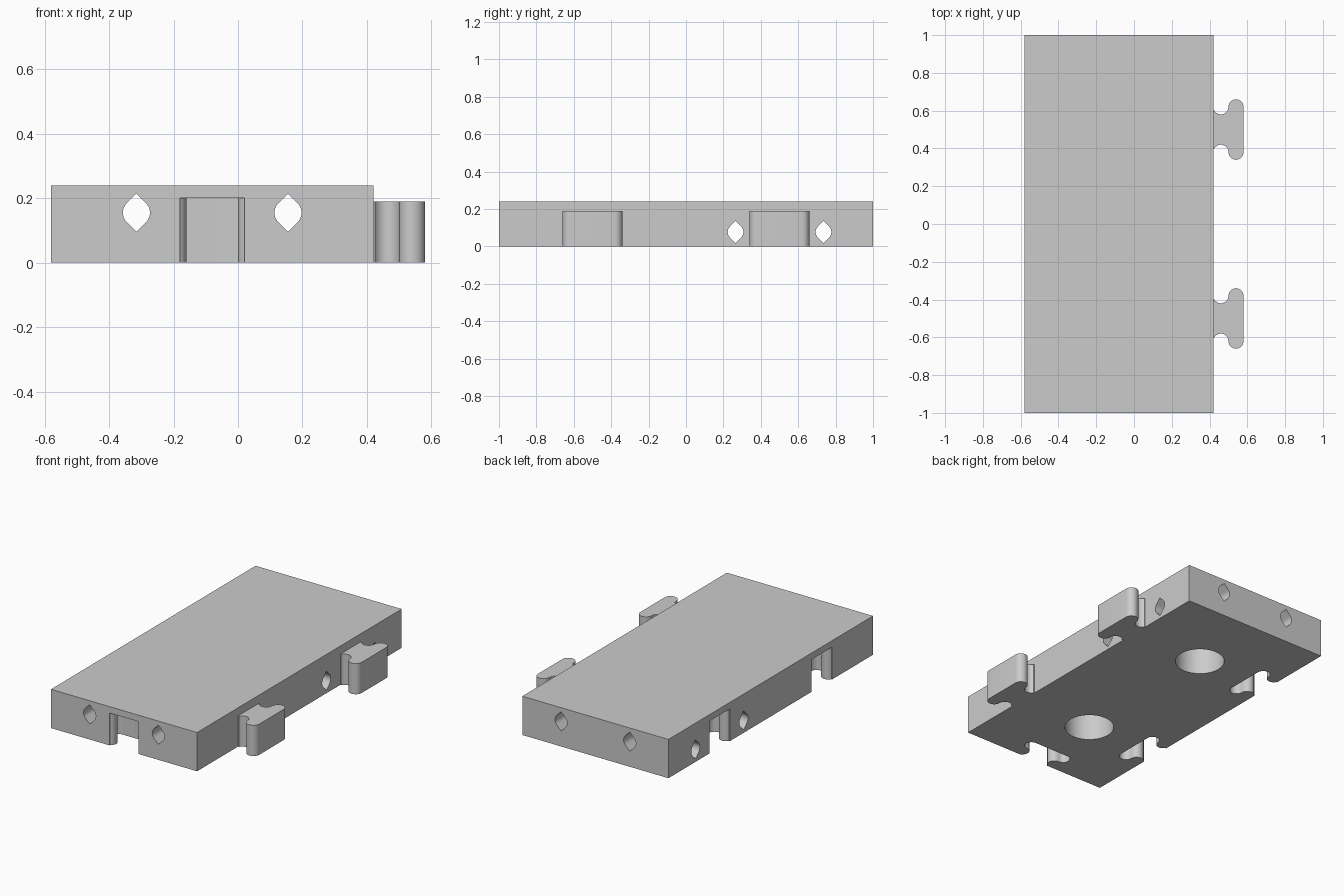
import bpy, bmesh
from math import sin, cos, pi, radians
from mathutils import Matrix

cube = bpy.data.objects.get("Cube")
if cube:
    bpy.data.objects.remove(cube, do_unlink=True)

grey = bpy.data.materials.new("matte_grey")
grey.use_nodes = True
grey.diffuse_color = (0.6, 0.6, 0.6, 1)
grey.node_tree.nodes["Principled BSDF"].inputs["Base Color"].default_value = (0.6, 0.6, 0.6, 1)

MID_X = -0.08       # middle of the slab
HALF_W = 0.5
HALF_L = 1.0
HEIGHT = 0.24


def arc(cx, cy, r, a0, a1, n):
    """Points along an arc, angles in degrees."""
    steps = [radians(a0 + (a1 - a0) * i / n) for i in range(n + 1)]
    return [(cx + r * cos(a), cy + r * sin(a)) for a in steps]


def prism(name, profile, depth, matrix):
    """Extrude a flat profile along its local z and place it."""
    bm = bmesh.new()
    face = bm.faces.new([bm.verts.new((u, v, 0)) for u, v in profile])
    out = bmesh.ops.extrude_face_region(bm, geom=[face])
    tops = [g for g in out["geom"] if isinstance(g, bmesh.types.BMVert)]
    bmesh.ops.translate(bm, verts=tops, vec=(0, 0, depth))
    bm.transform(matrix)
    bmesh.ops.recalc_face_normals(bm, faces=bm.faces)
    mesh = bpy.data.meshes.new(name)
    bm.to_mesh(mesh)
    bm.free()
    mesh.materials.append(grey)
    obj = bpy.data.objects.new(name, mesh)
    bpy.context.collection.objects.link(obj)
    return obj


def combine(target, tool, operation):
    """Apply a boolean and discard the tool."""
    tool.hide_render = True
    mod = target.modifiers.new("combine", "BOOLEAN")
    mod.operation = operation
    mod.solver = "EXACT"
    mod.object = tool
    bpy.context.view_layer.objects.active = target
    bpy.ops.object.modifier_apply(modifier=mod.name)
    bpy.data.objects.remove(tool, do_unlink=True)


# T-shaped joint outline: flared neck, then a bar with round ends
half = [(-0.02, 0.1)] + arc(0.04, 0.12, 0.04, 210, 360, 14) + arc(0.12, 0.12, 0.04, 180, 0, 16)[1:]
joint = half + [(u, -v) for u, v in reversed(half)]

# Round hole outline with pointed top and bottom
R = 0.042
pointed = (arc(0, 0, R, -45, 45, 10) + [(0, R * 2 ** 0.5)]
           + arc(0, 0, R, 135, 225, 10) + [(0, -R * 2 ** 0.5)])

# Slab
rectangle = [(-HALF_W, -HALF_L), (HALF_W, -HALF_L), (HALF_W, HALF_L), (-HALF_W, HALF_L)]
slab = prism("slab", rectangle, HEIGHT, Matrix.Translation((MID_X, 0, 0)))

# Left connectors, right sockets and round recesses underneath
for y in (-0.5, 0.5):
    combine(slab, prism("connector", joint, 0.19, Matrix.Translation((MID_X + HALF_W, y, 0))), "UNION")
    combine(slab, prism("socket", joint, 0.25, Matrix.Translation((MID_X - HALF_W, y, -0.05))), "DIFFERENCE")
    combine(slab, prism("recess", arc(0, 0, 0.142, 0, 354, 59), 0.25,
                        Matrix.Translation((MID_X, y, -0.05))), "DIFFERENCE")

# Front socket
combine(slab, prism("front_socket", joint, 0.25,
                    Matrix.Translation((MID_X, -HALF_L, -0.05)) @ Matrix.Rotation(pi / 2, 4, "Z")), "DIFFERENCE")

# Lengthwise holes
for x in (-0.235, 0.235):
    place = Matrix.Translation((MID_X + x, 1.2, 0.155)) @ Matrix.Rotation(pi / 2, 4, "X")
    combine(slab, prism("long_hole", pointed, 2.4, place), "DIFFERENCE")

# Crosswise holes
for y in (-0.735, -0.265, 0.265, 0.735):
    place = (Matrix.Translation((-0.8, y, 0.077)) @ Matrix.Rotation(pi / 2, 4, "Z")
             @ Matrix.Rotation(pi / 2, 4, "X"))
    combine(slab, prism("cross_hole", pointed, 1.6, place), "DIFFERENCE")

# Smooth curved walls, sharp edges
bpy.ops.object.select_all(action="DESELECT")
slab.select_set(True)
bpy.context.view_layer.objects.active = slab
bpy.ops.object.shade_smooth_by_angle(angle=radians(30))
